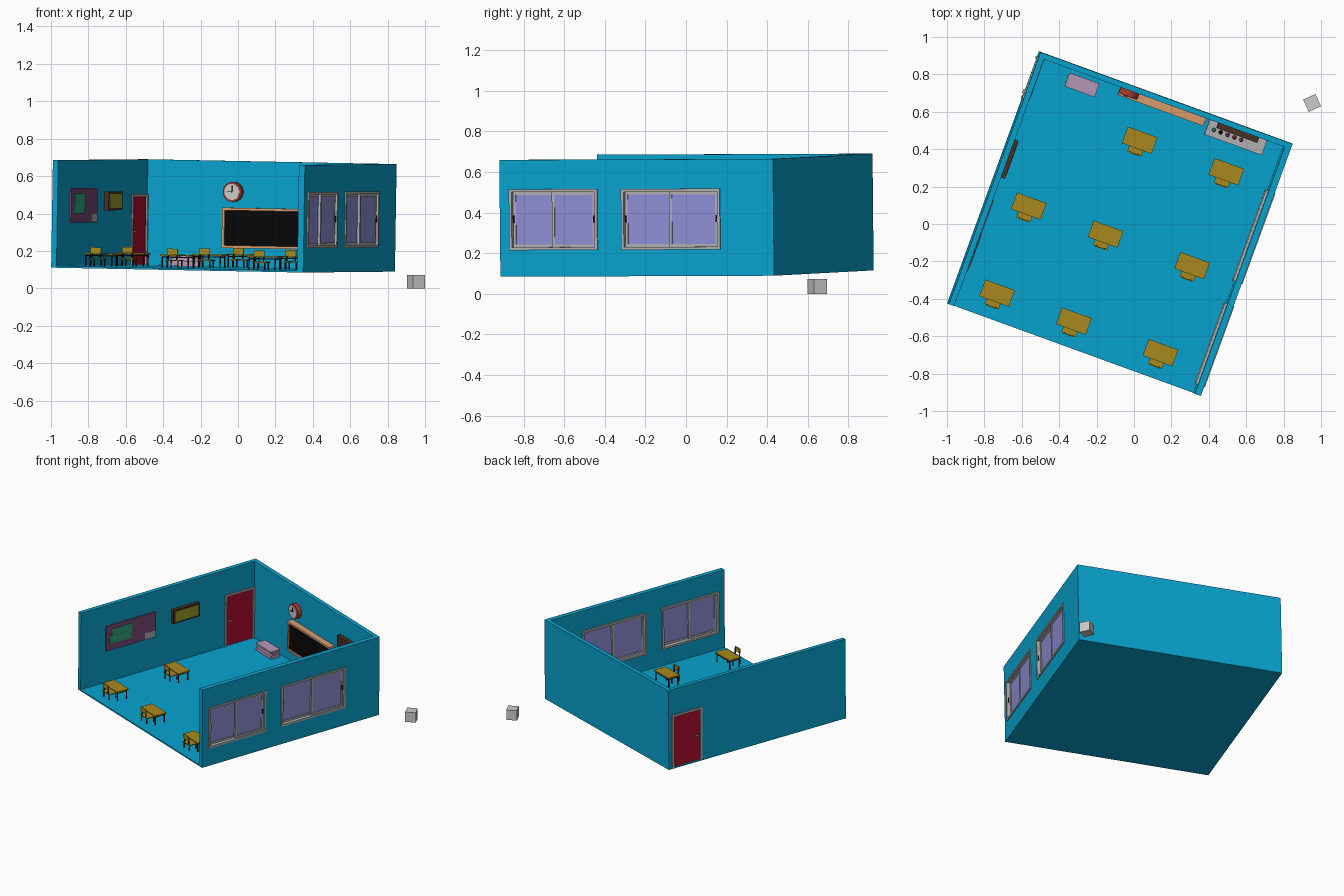
import bpy, bmesh
from math import radians, cos, sin, pi
from mathutils import Matrix, Vector

if "Cube" in bpy.data.objects:
    bpy.data.objects.remove(bpy.data.objects["Cube"])

# The room is turned and very slightly tilted; parts are laid out in room coordinates
ROOM = (Matrix.Translation((-0.08, 0.005, 0.10)) @ Matrix.Rotation(radians(-20), 4, 'Z')
        @ Matrix.Rotation(radians(1.05), 4, 'Y') @ Matrix.Rotation(radians(0.2), 4, 'X'))


def mat(name, r, g, b):
    m = bpy.data.materials.new(name)
    m.diffuse_color = [(c / 255) ** 2.2 for c in (r, g, b)] + [1]
    m.use_nodes = True
    m.node_tree.nodes["Principled BSDF"].inputs["Base Color"].default_value = m.diffuse_color
    return m


WALL = mat("wall_blue", 16, 162, 206)
GLASS = mat("glass_lilac", 142, 142, 214)
FRAME = mat("frame_grey", 175, 175, 175)
RED = mat("door_red", 175, 20, 50)
WOOD = mat("desk_wood", 168, 136, 34)
DARK = mat("dark_metal", 35, 30, 25)
BLACK = mat("black", 16, 16, 16)
PEACH = mat("peach_wood", 215, 155, 110)
PINK = mat("pink", 180, 150, 180)
PURPLE = mat("pinboard_purple", 120, 75, 115)
GREEN = mat("paper_green", 50, 165, 125)
OLIVE = mat("picture_olive", 150, 155, 40)
BROWN = mat("brown", 75, 50, 40)
CLOCKRED = mat("clock_red", 165, 60, 50)
WHITE = mat("white", 225, 225, 225)


def finish(name, bm, material, matrix=ROOM):
    me = bpy.data.meshes.new(name)
    bm.to_mesh(me)
    bm.free()
    ob = bpy.data.objects.new(name, me)
    bpy.context.collection.objects.link(ob)
    ob.matrix_world = matrix
    if material:
        me.materials.append(material)
    return ob


def add_box(bm, x0, x1, y0, y1, z0, z1):
    c = Vector(((x0 + x1) / 2, (y0 + y1) / 2, (z0 + z1) / 2))
    size = (x1 - x0, y1 - y0, z1 - z0, 1)
    bmesh.ops.create_cube(bm, size=1, matrix=Matrix.Translation(c) @ Matrix.Diagonal(size))


def boxes(name, material, *ranges):
    bm = bmesh.new()
    for r in ranges:
        add_box(bm, *r)
    return finish(name, bm, material)


def ring_yz(x0, x1, y0, y1, z0, z1, w):
    """Four bars of a rectangular frame lying in the y-z plane."""
    return [(x0, x1, y0, y1, z0, z0 + w), (x0, x1, y0, y1, z1 - w, z1),
            (x0, x1, y0, y0 + w, z0 + w, z1 - w), (x0, x1, y1 - w, y1, z0 + w, z1 - w)]


def disc(name, material, x, y0, y1, z, r):
    """Cylinder with its axis along y."""
    bm = bmesh.new()
    m = Matrix.Translation((x, (y0 + y1) / 2, z)) @ Matrix.Rotation(pi / 2, 4, 'X')
    bmesh.ops.create_cone(bm, cap_ends=True, segments=32, radius1=r, radius2=r,
                          depth=abs(y1 - y0), matrix=m)
    return finish(name, bm, material)


def cut(ob, *ranges):
    c = boxes(ob.name + "_cutter", None, *ranges)
    c.hide_render = True
    c.hide_viewport = True
    mod = ob.modifiers.new("opening", 'BOOLEAN')
    mod.operation = 'DIFFERENCE'
    mod.object = c
    mod.solver = 'EXACT'


# Shell: floor and three walls, open front and top
R, H, T = 0.717, 0.575, 0.03
boxes("floor", WALL, (-R, R, -R, R, 0, 0.01))
boxes("back_wall", WALL, (-R, R, R - T, R, 0.01, H))
left = boxes("left_wall", WALL, (-R, -R + T, -R, R - T, 0.01, H))
right = boxes("right_wall", WALL, (R - T - 0.004, R, -R, R - T, 0.01, H))

# Windows in the right wall
WINDOWS = [(-0.667, -0.205), (-0.08, 0.438)]
cut(right, *[(0.6, 0.8, a + 0.01, b - 0.01, 0.14, 0.42) for a, b in WINDOWS])
for i, (a, b) in enumerate(WINDOWS):
    mid = (a + b) / 2
    boxes(f"window_frame_{i}", FRAME, *ring_yz(0.67, 0.724, a, b, 0.13, 0.43, 0.014))
    for j, (s, e, x) in enumerate(((a + 0.014, mid + 0.01, 0.694), (mid - 0.01, b - 0.014, 0.706))):
        boxes(f"window_sash_{i}_{j}", FRAME,
              *ring_yz(x - 0.006, x + 0.006, s, e, 0.144, 0.416, 0.014))
        boxes(f"window_glass_{i}_{j}", GLASS,
              (x - 0.002, x + 0.002, s + 0.012, e - 0.012, 0.156, 0.404))
    boxes(f"window_latches_{i}", DARK, *[(0.712, 0.718, y - 0.003, y + 0.003, 0.265, 0.30)
                                         for y in (a + 0.021, b - 0.021)])

# Door near the back of the left wall
D0, D1 = 0.447, 0.69
cut(left, (-0.8, -0.6, D0 + 0.008, D1 - 0.008, 0.012, 0.38))
XO, XI = -R - 0.006, -R + T + 0.006
boxes("door_frame", FRAME, (XO, XI, D0, D0 + 0.016, 0.01, 0.39),
      (XO, XI, D1 - 0.016, D1, 0.01, 0.39), (XO, XI, D0 + 0.016, D1 - 0.016, 0.374, 0.39))
boxes("door", RED, (-R + 0.002, -R + T - 0.002, D0 + 0.016, D1 - 0.016, 0.012, 0.374))
boxes("door_handles", FRAME, *[(min(x, x + s * 0.014), max(x, x + s * 0.014), 0.478, 0.5, 0.185, 0.192)
                               for x, s in ((-R + 0.002, -1), (-R + T - 0.002, 1))])

# Pinboard with papers, and the small picture box, on the left wall
W = -R + T
boxes("pinboard", PURPLE, (W, W + 0.008, -0.52, -0.115, 0.24, 0.425))
boxes("green_papers", GREEN, (W, W + 0.011, -0.47, -0.31, 0.32, 0.395),
      (W, W + 0.012, -0.49, -0.32, 0.29, 0.345))
boxes("grey_note", FRAME, (W, W + 0.011, -0.205, -0.12, 0.242, 0.292))
boxes("picture_box", BROWN, (W, W + 0.025, 0.015, 0.23, 0.305, 0.405))
boxes("picture", OLIVE, (W, W + 0.027, 0.03, 0.215, 0.317, 0.393))

# Clock on the back wall
B = R - T
disc("clock_rim", CLOCKRED, -0.194, B - 0.032, B, 0.41, 0.053)
disc("clock_face", WHITE, -0.194, B - 0.035, B - 0.03, 0.41, 0.043)
boxes("clock_hands", BLACK, (-0.196, -0.192, B - 0.038, B - 0.035, 0.41, 0.443),
      (-0.22, -0.194, B - 0.038, B - 0.035, 0.408, 0.412))

# Blackboard with wooden frame
bx0, bx1, bz0, bz1, w = -0.245, 0.24, 0.11, 0.325, 0.014
boxes("blackboard_frame", PEACH, (bx0, bx1, 0.643, B, bz0, bz0 + w), (bx0, bx1, 0.643, B, bz1 - w, bz1),
      (bx0, bx0 + w, 0.643, B, bz0 + w, bz1 - w), (bx1 - w, bx1, 0.643, B, bz0 + w, bz1 - w))
boxes("blackboard", BLACK, (bx0 + w, bx1 - w, 0.652, B, bz0 + w, bz1 - w))

# Low pink stand at the back left
boxes("pink_stand", PINK, (-0.525, -0.355, 0.588, 0.665, 0.052, 0.066),
      (-0.515, -0.365, 0.61, 0.66, 0.035, 0.052), (-0.525, -0.355, 0.59, 0.665, 0.01, 0.035))

# Counter with small coloured balls, dark panel above it
boxes("counter", FRAME, (0.265, 0.59, 0.602, B, 0.01, 0.15))
boxes("dark_panel", BROWN, (0.31, 0.54, 0.657, B, 0.25, 0.44))
for i, m in enumerate((GREEN, BLACK, PURPLE, CLOCKRED, PURPLE)):
    bm = bmesh.new()
    bmesh.ops.create_icosphere(bm, subdivisions=2, radius=0.011,
                               matrix=Matrix.Translation((0.303 + i * 0.039, 0.642, 0.16)))
    finish(f"counter_ball_{i}", bm, m)


def desk_and_chair(n, x, y):
    f, t = 0.01, 0.003
    # desk top, legs and lower bars
    boxes(f"desk_top_{n}", WOOD, (x - 0.084, x + 0.084, y - 0.047, y + 0.047, 0.074, 0.081))
    legs = [(x + a - t, x + a + t, y + b - t, y + b + t, f, 0.074)
            for a in (-0.074, 0.074) for b in (-0.037, 0.037)]
    bars = [(x + a - t, x + a + t, y - 0.034, y + 0.034, 0.064, 0.07) for a in (-0.074, 0.074)]
    bars.append((x - 0.071, x + 0.071, y + 0.034, y + 0.04, 0.064, 0.07))
    boxes(f"desk_legs_{n}", DARK, *legs, *bars)
    # chair seat, back and legs
    s0, s1 = y - 0.078, y - 0.012
    boxes(f"chair_seat_{n}", WOOD, (x - 0.042, x + 0.038, s0, s1, 0.047, 0.053))
    boxes(f"chair_back_{n}", WOOD, (x - 0.032, x + 0.028, s0 - 0.003, s0 + 0.003, 0.08, 0.113))
    legs = [(x + a - t, x + a + t, b - t, b + t, f, 0.047)
            for a in (-0.032, 0.028) for b in (s0 + 0.005, s1 - 0.005)]
    posts = [(x + a - t, x + a + t, s0, s0 + 0.006, 0.053, 0.105) for a in (-0.026, 0.022)]
    boxes(f"chair_legs_{n}", DARK, *legs, *posts)


# Desks on a three by three grid, leaving the door corner free
n = 0
for y in (0.454, -0.08, -0.575):
    for x in (-0.486, -0.049, 0.444):
        if not (x < -0.4 and y > 0.4):
            desk_and_chair(n, x, y)
            n += 1

# Loose cube outside the room
bm = bmesh.new()
bmesh.ops.create_cube(bm, size=0.072)
finish("loose_cube", bm, None, Matrix.Translation((0.952, 0.647, 0.036)) @ Matrix.Rotation(radians(25), 4, 'Z'))
